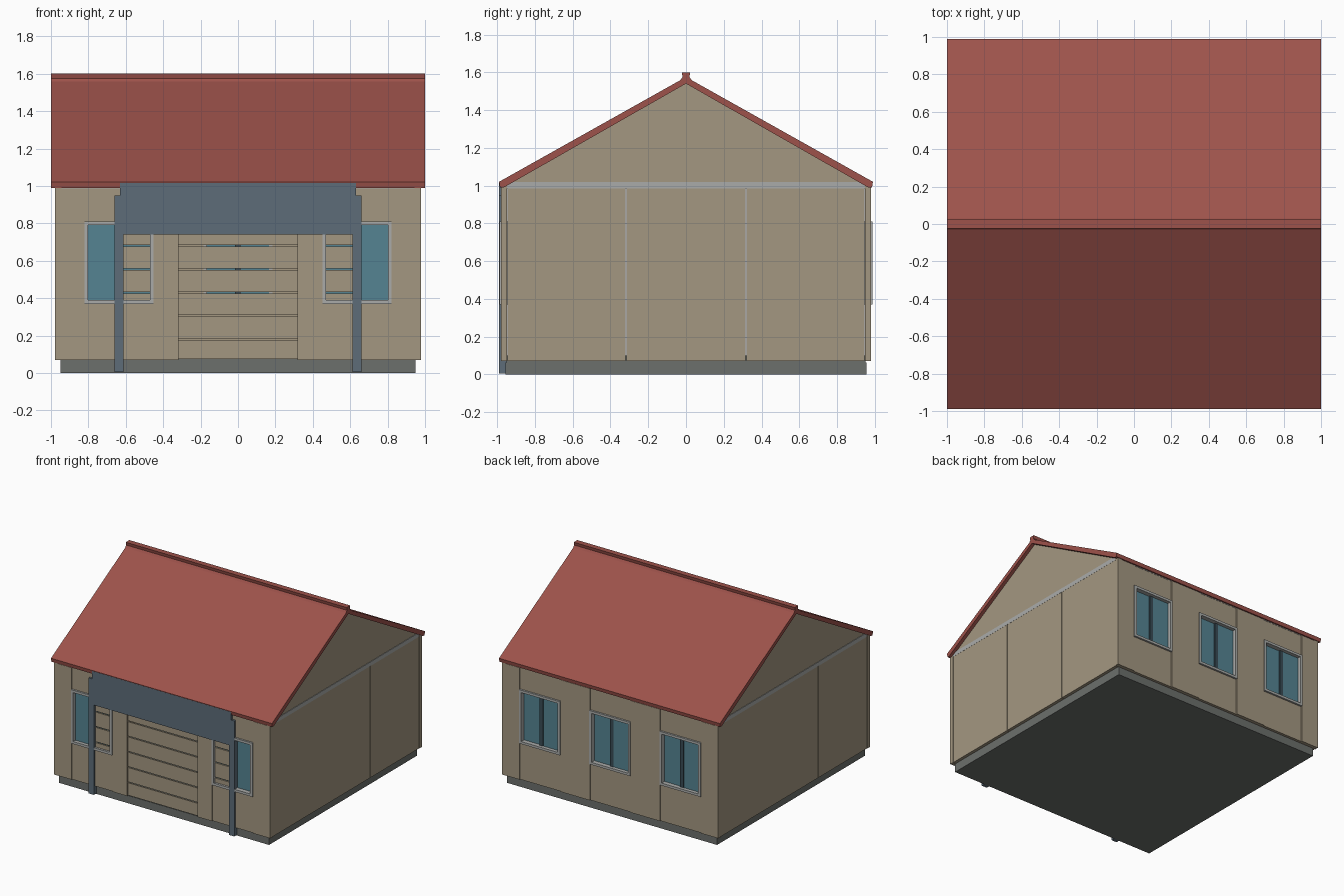
import bpy

if "Cube" in bpy.data.objects:
    bpy.data.objects.remove(bpy.data.objects["Cube"])


def material(name, rgb):
    m = bpy.data.materials.new(name)
    m.diffuse_color = (*rgb, 1)
    m.use_nodes = True
    m.node_tree.nodes["Principled BSDF"].inputs["Base Color"].default_value = m.diffuse_color
    return m


RED = material("roof_red", (0.34, 0.085, 0.07))
TAN = material("wall_tan", (0.37, 0.31, 0.22))
STEEL = material("steel_blue", (0.11, 0.15, 0.19))
GREY = material("base_grey", (0.15, 0.16, 0.15))
TRIM = material("trim_grey", (0.40, 0.41, 0.40))
GLASS = material("glass", (0.09, 0.23, 0.29))
DARK = material("sash_dark", (0.04, 0.07, 0.09))


def prism(name, pts, a, b, axis, mat):
    """Extrude a 2D profile from a to b along x (pts = y,z) or y (pts = x,z)."""
    n = len(pts)
    if axis == "x":
        verts = [(t, p, q) for t in (a, b) for p, q in pts]
    else:
        verts = [(p, t, q) for t in (a, b) for p, q in pts]
    faces = [tuple(range(n)), tuple(range(2 * n - 1, n - 1, -1))]
    faces += [(i, i + n, (i + 1) % n + n, (i + 1) % n) for i in range(n)]
    mesh = bpy.data.meshes.new(name)
    mesh.from_pydata(verts, [], faces)
    import bmesh
    bm = bmesh.new()
    bm.from_mesh(mesh)
    bmesh.ops.recalc_face_normals(bm, faces=bm.faces)
    bm.to_mesh(mesh)
    bm.free()
    mesh.materials.append(mat)
    ob = bpy.data.objects.new(name, mesh)
    bpy.context.collection.objects.link(ob)
    return ob


def box(name, x, y, z, mat):
    y = sorted(y)
    return prism(name, [(x[0], z[0]), (x[1], z[0]), (x[1], z[1]), (x[0], z[1])],
                 y[0], y[1], "y", mat)


# Base, floor and ceiling plate
box("base_slab", (-.95, .95), (-.955, .955), (0, .063), GREY)
box("floor", (-.95, .95), (-.95, .95), (.063, .10), GREY)
box("ceiling_plate", (-.976, .976), (-.974, .974), (.985, 1.018), TRIM)

# Corner posts
for sx in (-1, 1):
    for sy in (-1, 1):
        box("corner_post", sorted((sx * .945, sx * .978)), (sy * .948, sy * .98),
            (.07, 1.015), TAN)


def window_panel(cx, s):
    """Wall panel with a sliding window; s is -1 for front, 1 for back."""
    w = .185
    for side in (-1, 1):
        edge = .318 if abs(cx + side * .318) < .9 else .308
        box("wall_strip", sorted((cx + side * w, cx + side * edge)),
            (s * .948, s * .979), (.07, .985), TAN)
        box("window_frame_side", sorted((cx + side * .165, cx + side * w)),
            (s * .94, s * .987), (.37, .81), TRIM)
    box("wall_below_window", (cx - w, cx + w), (s * .948, s * .972), (.07, .37), TAN)
    box("wall_above_window", (cx - w, cx + w), (s * .948, s * .972), (.81, .985), TAN)
    for z in ((.37, .39), (.79, .81)):
        box("window_frame_rail", (cx - w, cx + w), (s * .94, s * .987), z, TRIM)
    # two overlapping panes with a dark meeting stile
    box("pane_left", (cx - .165, cx), (s * .952, s * .958), (.39, .79), GLASS)
    box("pane_right", (cx, cx + .165), (s * .944, s * .950), (.39, .79), GLASS)
    box("meeting_stile", (cx - .015, cx + .015), (s * .943, s * .962), (.39, .79), DARK)


for x in (-.636, 0, .636):
    window_panel(x, 1)
for x in (-.636, .636):
    window_panel(x, -1)

# Side wall panels and gables
for s in (-1, 1):
    for y0, y1 in ((-.945, -.32), (-.316, .316), (.32, .945)):
        box("side_wall_panel", sorted((s * .948, s * .975)), (y0, y1), (.07, 1.0), TAN)
    prism("gable", [(-.93, 1.018), (.93, 1.018), (0, 1.542)],
          s * .945, s * .972, "x", TAN)

# Slatted roll-up door
edges = [.07, .18, .305, .43, .555, .68, .80]
for a, b in zip(edges, edges[1:]):
    box("door_slat", (-.612, .612), (-.970, -.960), (a + .004, b - .004), TAN)

# Entrance frame
for s in (-1, 1):
    box("frame_post", sorted((s * .612, s * .66)), (-.99, -.95), (.005, .95), STEEL)
box("frame_beam", (-.66, .66), (-.99, -.955), (.74, .95), STEEL)
box("frame_beam_top", (-.63, .63), (-.99, -.955), (.95, 1.015), STEEL)

# Roof slopes and ridge cap
for s in (-1, 1):
    prism("roof_slope", [(s * .965, .99), (s * .985, .99), (s * .99, 1.02),
                         (0, 1.575), (0, 1.54)], -1, 1, "x", RED)
prism("ridge_cap", [(-.04, 1.545), (-.018, 1.575), (-.023, 1.6), (.023, 1.6),
                    (.018, 1.575), (.04, 1.545)], -1, 1, "x", RED)
